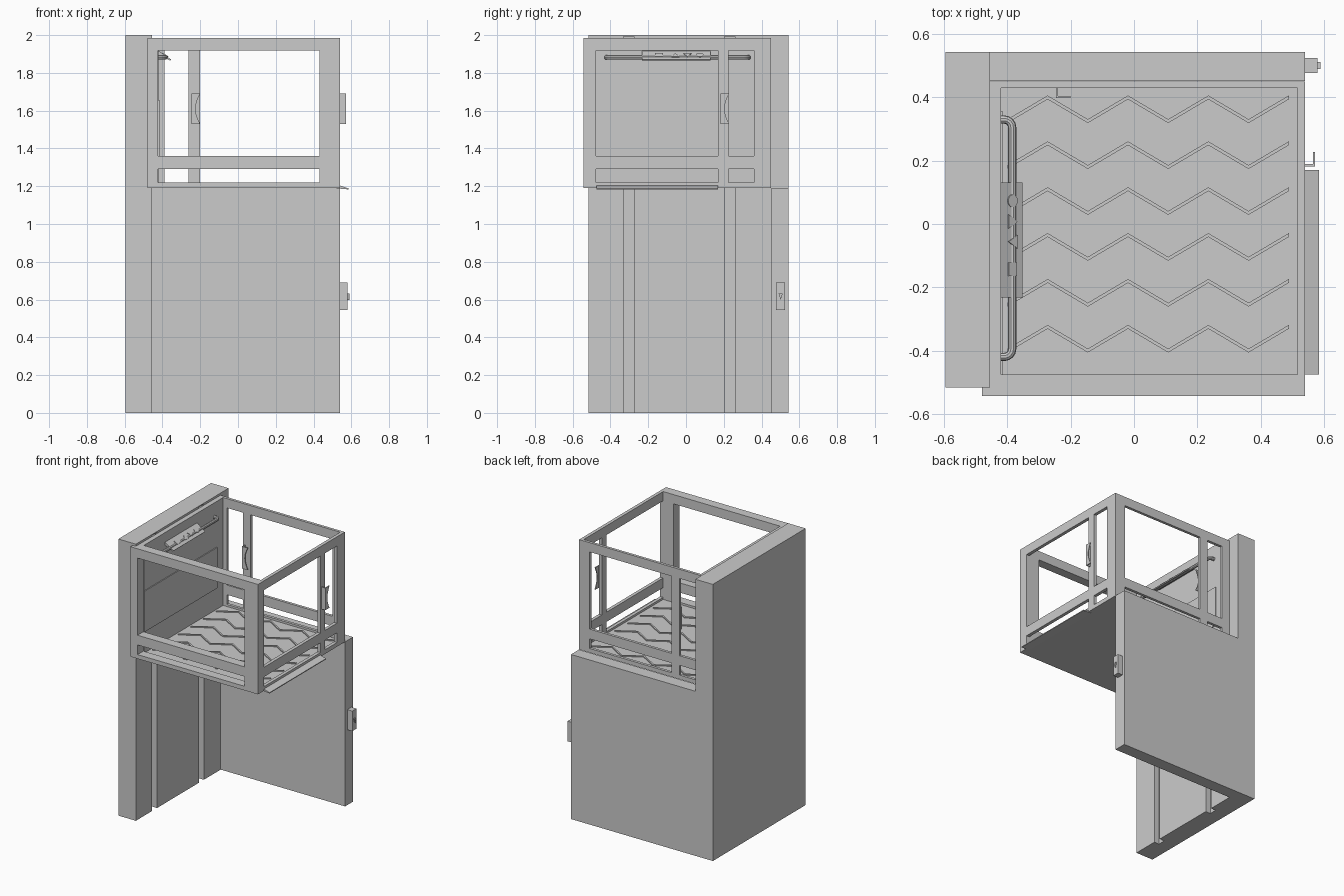
import bpy, bmesh, math
from mathutils import Vector

if "Cube" in bpy.data.objects:
    bpy.data.objects.remove(bpy.data.objects["Cube"])


def finish(name, bm):
    bmesh.ops.remove_doubles(bm, verts=bm.verts, dist=1e-5)
    bmesh.ops.dissolve_limit(bm, angle_limit=0.01, verts=bm.verts, edges=bm.edges)
    bmesh.ops.recalc_face_normals(bm, faces=bm.faces)
    me = bpy.data.meshes.new(name)
    bm.to_mesh(me)
    bm.free()
    ob = bpy.data.objects.new(name, me)
    bpy.context.collection.objects.link(ob)
    return ob


def prism(name, pts, vec):
    """Extrude a planar 3D outline along vec."""
    bm = bmesh.new()
    f = bm.faces.new([bm.verts.new(p) for p in pts])
    r = bmesh.ops.extrude_face_region(bm, geom=[f], use_keep_orig=True)
    bmesh.ops.translate(bm, vec=vec, verts=[v for v in r["geom"] if isinstance(v, bmesh.types.BMVert)])
    return finish(name, bm)


def box(name, x, y, z):
    return prism(name, [(x[0], y[0], z[0]), (x[1], y[0], z[0]), (x[1], y[1], z[0]), (x[0], y[1], z[0])],
                 (0, 0, z[1] - z[0]))


def frame(name, us, zs, holes, place, vec):
    """Flat frame: a grid of cells minus the hole cells, given thickness."""
    bm = bmesh.new()
    grid = [[bm.verts.new(place(u, z)) for z in zs] for u in us]
    faces = []
    for i in range(len(us) - 1):
        for j in range(len(zs) - 1):
            if (i, j) not in holes:
                faces.append(bm.faces.new((grid[i][j], grid[i + 1][j], grid[i + 1][j + 1], grid[i][j + 1])))
    bmesh.ops.delete(bm, geom=[v for v in bm.verts if not v.link_faces], context='VERTS')
    r = bmesh.ops.extrude_face_region(bm, geom=faces, use_keep_orig=True)
    bmesh.ops.translate(bm, vec=vec, verts=[v for v in r["geom"] if isinstance(v, bmesh.types.BMVert)])
    return finish(name, bm)


# Mast wall with two guide grooves, and the low back wall
out = [(-0.595, -0.517), (-0.455, -0.517)]
for a, b in ((-0.33, -0.275), (0.205, 0.26)):
    out += [(-0.455, a), (-0.495, a), (-0.495, b), (-0.455, b)]
out += [(-0.455, 0.543), (-0.595, 0.543)]
prism("mast_wall", [(x, y, 0) for x, y in out], (0, 0, 1.992))
box("mast_cap", (-0.595, -0.455), (-0.517, 0.543), (1.992, 2.0))
box("back_wall", (-0.455, 0.54), (0.452, 0.543), (0, 1.19))

# Cabin: floor, inner wall with raised panel, three open frames
box("cabin_floor", (-0.455, 0.516), (-0.476, 0.43), (1.19, 1.205))
box("cabin_inner_wall", (-0.4545, -0.42), (-0.476, 0.43), (1.19, 1.985))
box("inner_wall_panel", (-0.42, -0.414), (-0.476, 0.355), (1.36, 1.655))
zs = [1.19, 1.22, 1.29, 1.36, 1.918, 1.985]
frame("front_frame", [-0.48, -0.423, 0.432, 0.54], zs, {(1, 1), (1, 3)},
      lambda u, z: (u, -0.543, z), (0, 0.067, 0))
two = {(1, 1), (1, 3), (3, 1), (3, 3)}
frame("side_gate_frame", [-0.543, -0.48, 0.17, 0.225, 0.36, 0.45], zs, two,
      lambda u, z: (0.54, u, z), (-0.024, 0, 0))
frame("back_gate_frame", [-0.455, -0.39, -0.263, -0.2, 0.455, 0.54], zs, two,
      lambda u, z: (u, 0.45, z), (0, -0.02, 0))

# Zigzag tread ridges on the floor
for row in range(6):
    y0 = -0.40 + row * 0.145
    lo, hi = [], []
    for i in range(8):
        x = -0.40 + i * 0.127
        y = y0 + (0.075 if i % 2 else 0)
        lo.append((x, y - 0.006, 1.203))
        hi.append((x, y + 0.006, 1.203))
    prism("floor_tread", lo + hi[::-1], (0, 0, 0.009))

# Entry ramp flap
prism("entry_ramp", [(0.515, -0.475, 1.19), (0.54, -0.475, 1.203), (0.585, -0.475, 1.189), (0.585, -0.475, 1.183),
                     (0.54, -0.475, 1.187)], (0, 0.645, 0))


# Gate handles: a fin plus a grip with a curved edge
def handle(name, place):
    """place(u, d, z): u along the gate, d outward from it."""
    grip = [(0.0, 1.69)] + [(0.046 - 0.024 * math.sin(math.pi * i / 10), 1.69 - 0.016 * i) for i in range(11)]
    grip.append((0.0, 1.53))
    n = Vector(place(0, 1, 0)) - Vector(place(0, 0, 0))
    t = Vector(place(1, 0, 0)) - Vector(place(0, 0, 0))
    prism(name + "_grip", [place(u, 0.026, z) for u, z in grip], n * 0.006)
    prism(name + "_fin", [place(0, 0, 1.53), place(0, 0.03, 1.53), place(0, 0.03, 1.69), place(0, 0, 1.69)],
          t * 0.007)


handle("side_gate_handle", lambda u, d, z: (0.54 + d, 0.182 + u, z))
handle("back_gate_handle", lambda u, d, z: (-0.247 + u, 0.43 - d, z))

# Handrail with rounded ends going into the wall
cu = bpy.data.curves.new("handrail", 'CURVE')
cu.dimensions = '3D'
cu.bevel_depth = 0.013
cu.bevel_resolution = 3
path = [(-0.425, -0.42)]
path += [(-0.41 + 0.025 * math.sin(a), -0.395 - 0.025 * math.cos(a)) for a in [i * math.pi / 8 for i in range(5)]]
path += [(x, -0.09 - y) for x, y in path[::-1]]
sp = cu.splines.new('POLY')
sp.points.add(len(path) - 1)
for p, (x, y) in zip(sp.points, path):
    p.co = (x, y, 1.882, 1)
rail = bpy.data.objects.new("handrail", cu)
bpy.context.collection.objects.link(rail)
bpy.context.view_layer.objects.active = rail
rail.select_set(True)
bpy.ops.object.convert(target='MESH')
bpy.ops.object.shade_smooth_by_angle()

# Sloped control panel
prism("control_panel", [(-0.42, -0.233, 1.916), (-0.353, -0.233, 1.871), (-0.358, -0.233, 1.865),
                        (-0.42, -0.233, 1.893)], (0, 0.364, 0))
slope = (1.871 - 1.916) / 0.067
nrm = Vector((-slope, 0, 1)).normalized() * 0.005


def panel_button(name, pts):
    prism(name, [(x, y, 1.9155 + slope * (x + 0.42)) for x, y in pts], nrm)


panel_button("round_button", [(-0.385 + 0.015 * math.cos(i * math.pi / 8), 0.073 + 0.02 * math.sin(i * math.pi / 8))
                              for i in range(16)])
panel_button("up_button", [(-0.398, -0.014), (-0.37, 0.007), (-0.398, 0.03)])
panel_button("down_button", [(-0.37, -0.078), (-0.37, -0.034), (-0.398, -0.056)])
panel_button("square_button", [(-0.398, -0.165), (-0.372, -0.165), (-0.372, -0.122), (-0.398, -0.122)])

# Call box on the end of the back wall
box("call_box", (0.54, 0.58), (0.477, 0.525), (0.545, 0.69))
prism("call_button", [(0.58, 0.49, 0.632), (0.58, 0.512, 0.632), (0.58, 0.501, 0.598)], (0.009, 0, 0))
